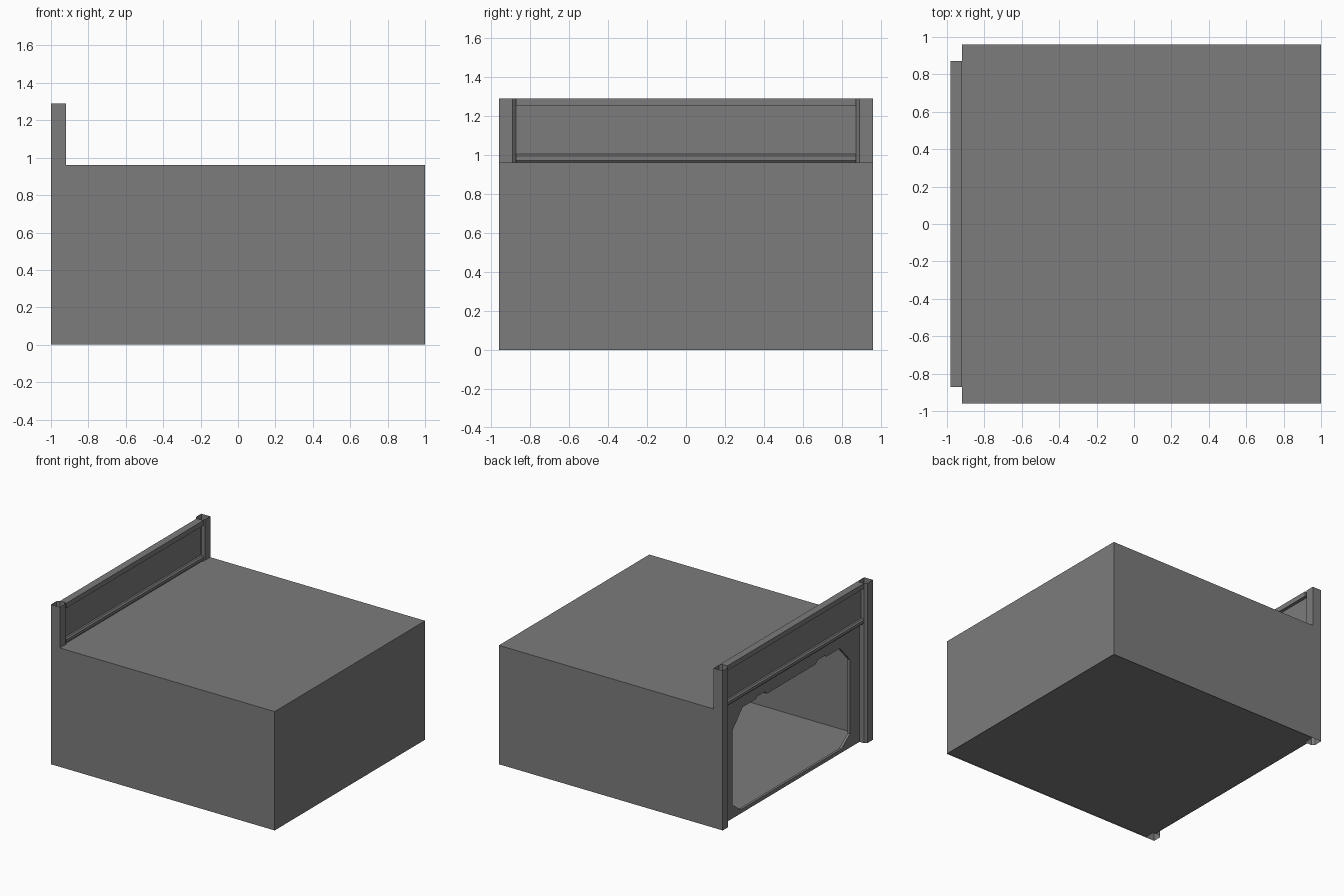
import bpy, bmesh

cube = bpy.data.objects.get("Cube")
if cube:
    bpy.data.objects.remove(cube, do_unlink=True)

grey = bpy.data.materials.new("plain_grey")
grey.use_nodes = True
colour = (0.2, 0.2, 0.2, 1)
grey.diffuse_color = colour
grey.node_tree.nodes["Principled BSDF"].inputs["Base Color"].default_value = colour

BACK, MOUTH, SIDE, ROOF, TOP = 1.0, -0.92, 0.96, 0.96, 1.29
INNER = 0.872  # inner side of the posts


def finish(name, bm):
    bmesh.ops.recalc_face_normals(bm, faces=bm.faces)
    mesh = bpy.data.meshes.new(name)
    bm.to_mesh(mesh)
    bm.free()
    mesh.materials.append(grey)
    obj = bpy.data.objects.new(name, mesh)
    bpy.context.collection.objects.link(obj)
    return obj


def sweep(name, points, offset, capped=True):
    """Extrude a closed outline along an offset, with or without end caps."""
    bm = bmesh.new()
    first = [bm.verts.new(p) for p in points]
    last = [bm.verts.new([a + b for a, b in zip(p, offset)]) for p in points]
    n = len(points)
    for i in range(n):
        j = (i + 1) % n
        bm.faces.new((first[i], first[j], last[j], last[i]))
    if capped:
        bm.faces.new(first)
        bm.faces.new(last)
    return finish(name, bm)


def crossbar(name, outline):
    return sweep(name, [(x, -INNER, z) for x, z in outline], (0, 2 * INNER, 0))


# Roof and side walls, open underneath and at the mouth
bm = bmesh.new()
bmesh.ops.create_cube(bm, size=1)
for v in bm.verts:
    v.co = (BACK if v.co.x > 0 else MOUTH, 2 * SIDE * v.co.y, ROOF if v.co.z > 0 else 0)
bm.normal_update()
bmesh.ops.delete(bm, geom=[f for f in bm.faces if f.normal.x < -0.5 or f.normal.z < -0.5],
                 context='FACES')
finish("hall_shell", bm)

# Floor sheet, just above the lower edge of the walls
bm = bmesh.new()
floor = [(MOUTH, -SIDE), (BACK, -SIDE), (BACK, SIDE), (MOUTH, SIDE)]
bm.faces.new([bm.verts.new((x, y, 0.008)) for x, y in floor])
finish("floor", bm)

# Hollow corner posts with bevelled inner corners
bevel = 0.018
for side, label in ((-1, "front"), (1, "rear")):
    plan = [(-1, SIDE), (-1, INNER + bevel), (-1 + bevel, INNER),
            (MOUTH - bevel, INNER), (MOUTH, INNER + bevel), (MOUTH, SIDE)]
    sweep(label + "_post", [(x, side * y, 0) for x, y in plan], (0, 0, TOP), capped=False)

# Door frame with an angled opening
bm = bmesh.new()
half = [(0.64, 0.03), (0.75, 0.11), (0.75, 0.71), (0.62, 0.85), (0.45, 0.85),
        (0.43, 0.865), (0.34, 0.865), (0.31, 0.84)]
opening = half + [(-y, z) for y, z in reversed(half)]
border = [(-INNER, 0), (INNER, 0), (INNER, ROOF), (-INNER, ROOF)]
edges = []
for loop in (border, opening):
    verts = [bm.verts.new((MOUTH, y, z)) for y, z in loop]
    edges += [bm.edges.new((verts[i - 1], verts[i])) for i in range(len(verts))]
bmesh.ops.triangle_fill(bm, edges=edges, use_beauty=True)
solid = bmesh.ops.extrude_face_region(bm, geom=bm.faces[:], use_keep_orig=True)
bmesh.ops.translate(bm, vec=(-0.02, 0, 0),
                    verts=[g for g in solid["geom"] if isinstance(g, bmesh.types.BMVert)])
finish("door_frame", bm)

# Parapet panel with its lower moulding and top rail
crossbar("parapet_panel", [(-0.955, ROOF), (-0.945, ROOF), (-0.945, 1.27), (-0.955, 1.27)])
crossbar("lower_moulding", [(-0.97, ROOF), (-0.93, ROOF), (-0.92, 0.972), (-0.92, 0.993),
                            (-0.93, 1.005), (-0.97, 1.005), (-0.98, 0.993), (-0.98, 0.972)])
crossbar("top_rail", [(-0.98, 1.25), (MOUTH, 1.25), (MOUTH, TOP), (-0.98, TOP)])
